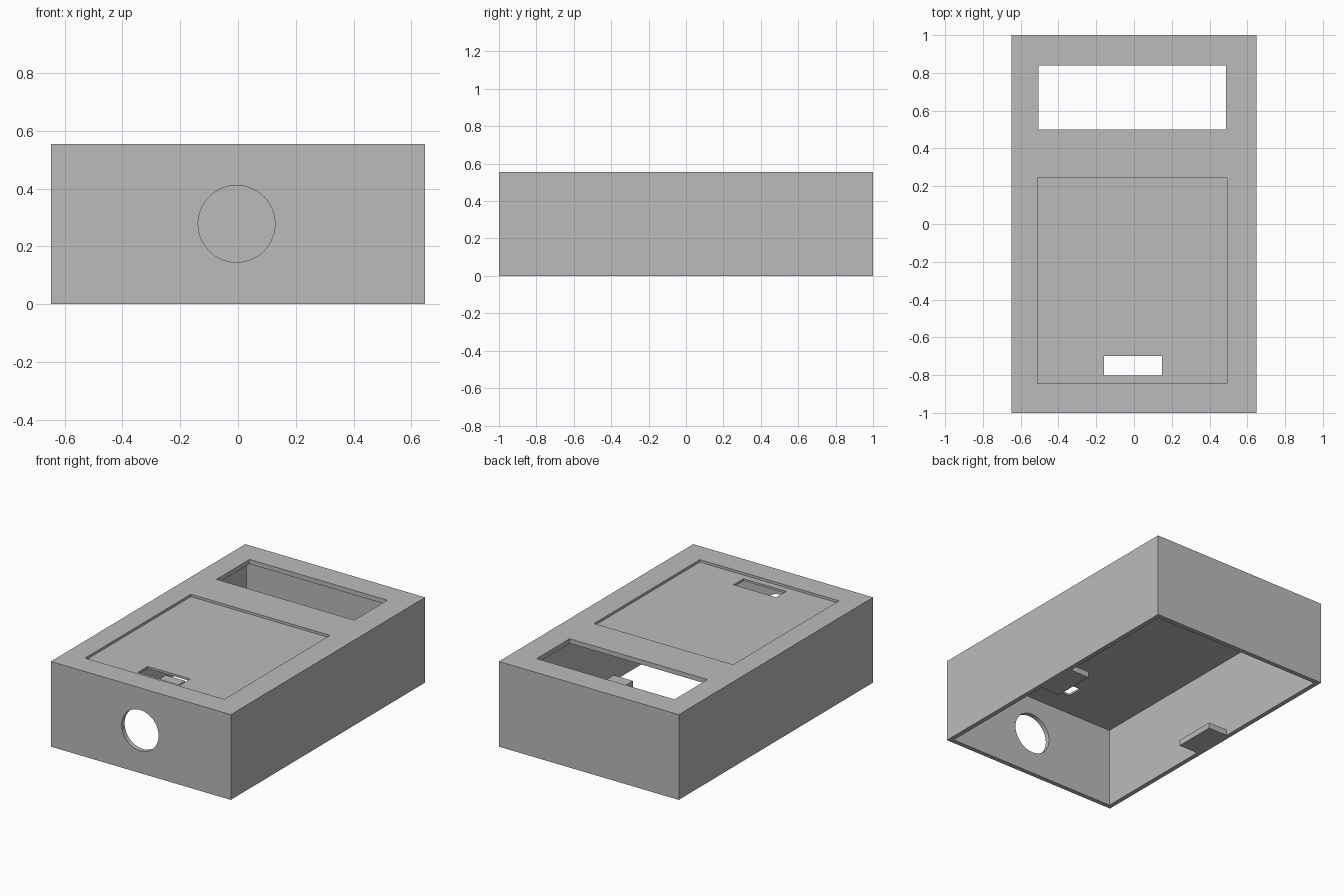
import bpy
import math

old = bpy.data.objects.get("Cube")
if old:
    bpy.data.objects.remove(old, do_unlink=True)

W, L, H, T = 0.648, 1.0, 0.555, 0.03   # half width, half length, height, wall

grey = bpy.data.materials.new("plain_grey")
grey.use_nodes = True
colour = (0.5, 0.5, 0.5, 1)
grey.diffuse_color = colour
grey.node_tree.nodes["Principled BSDF"].inputs["Base Color"].default_value = colour


def box(name, x0, x1, y0, y1, z0, z1):
    """Axis-aligned box given by its limits."""
    bpy.ops.mesh.primitive_cube_add(size=1)
    ob = bpy.context.object
    ob.name = name
    size = (x1 - x0, y1 - y0, z1 - z0)
    mid = ((x0 + x1) / 2, (y0 + y1) / 2, (z0 + z1) / 2)
    for v in ob.data.vertices:
        v.co = [m + c * s for m, c, s in zip(mid, v.co, size)]
    ob.data.materials.append(grey)
    return ob


def cut(target, cutter):
    """Subtract the cutter from the target, then discard it."""
    cutter.hide_render = True
    mod = target.modifiers.new("cut", "BOOLEAN")
    mod.operation = "DIFFERENCE"
    mod.solver = "EXACT"
    mod.object = cutter
    bpy.context.view_layer.objects.active = target
    bpy.ops.object.modifier_apply(modifier=mod.name)
    bpy.data.objects.remove(cutter, do_unlink=True)


# Thin-walled case, open underneath
case = box("case", -W, W, -L, L, 0, H)
cut(case, box("cavity", T - W, W - T, T - L, L - T, -0.1, H - T))

# Display window, shallow panel recess and the slot within it
cut(case, box("window_cutter", -0.505, 0.488, 0.5, 0.84, 0.4, 0.7))
cut(case, box("recess_cutter", -0.51, 0.492, -0.845, 0.243, H - 0.016, 0.7))
cut(case, box("slot_cutter", -0.16, 0.147, -0.803, -0.7, 0.4, 0.7))

# Round opening in the front wall
bpy.ops.mesh.primitive_cylinder_add(vertices=64, radius=0.133, depth=0.3,
                                    location=(-0.005, -L, 0.278),
                                    rotation=(math.pi / 2, 0, 0))
cut(case, bpy.context.object)

# Fixing tabs on the inside of both side walls
for name, side in (("left_tab", 1), ("right_tab", -1)):
    inner, outer = sorted((side * 0.48, side * (W - T)))
    box(name, inner, outer, -0.14, 0.14, 0, 0.038)

# Smooth the round opening while keeping edges sharp
bpy.ops.object.select_all(action="DESELECT")
case.select_set(True)
bpy.context.view_layer.objects.active = case
bpy.ops.object.shade_smooth_by_angle(angle=math.radians(30))
